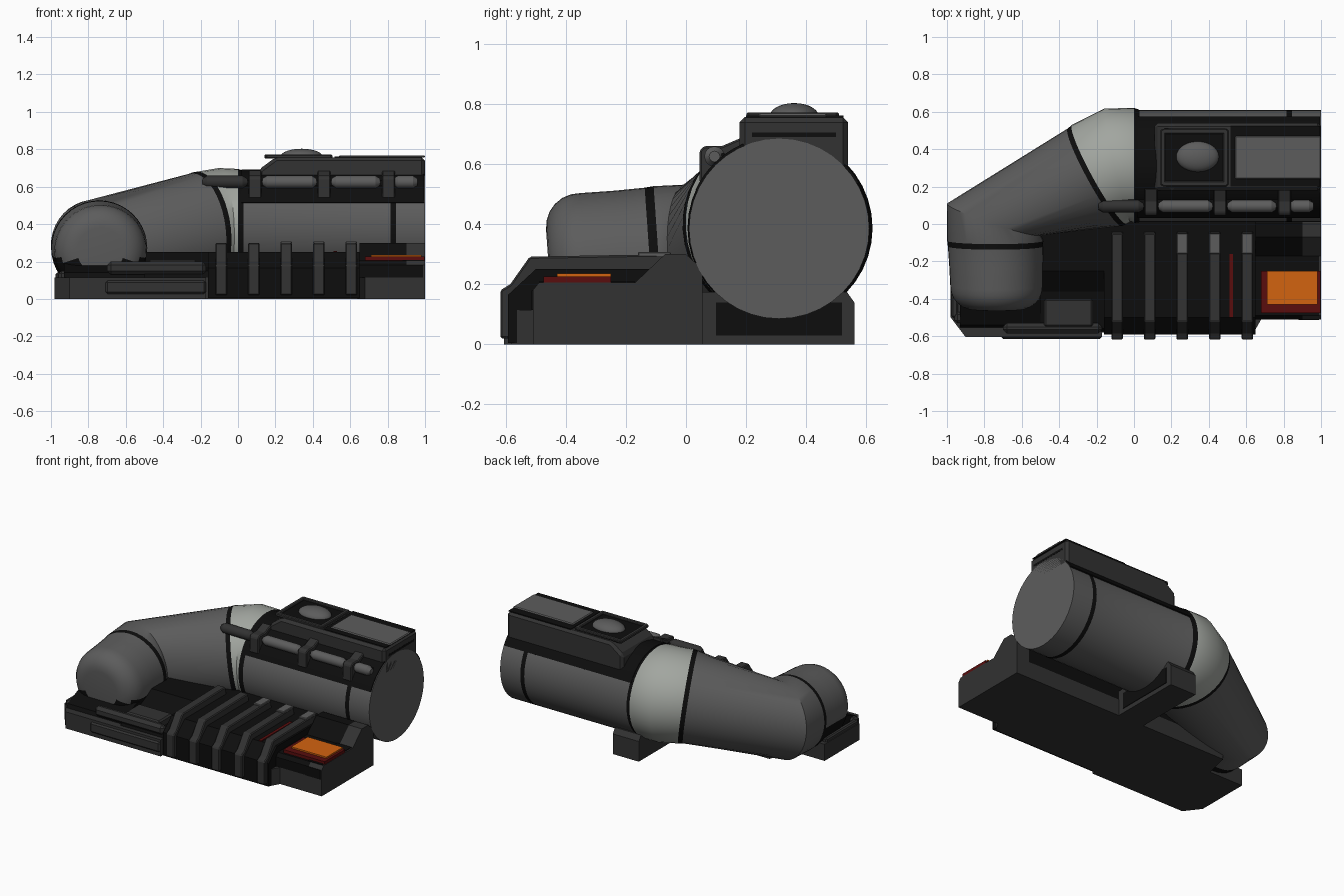
import bpy, bmesh, math
from mathutils import Vector

if "Cube" in bpy.data.objects:
    bpy.data.objects.remove(bpy.data.objects["Cube"])


def material(name, rgb):
    m = bpy.data.materials.new(name)
    m.diffuse_color = (*rgb, 1)
    m.use_nodes = True
    m.node_tree.nodes["Principled BSDF"].inputs["Base Color"].default_value = m.diffuse_color
    return m


PIPE = material("pipe_grey", (.108, .108, .108))
PALE = material("pale_grey", (.36, .38, .35))
DARK = material("dark_grey", (.032, .032, .032))
BLACK = material("black", (.004, .004, .004))
ORANGE = material("orange", (.65, .125, .005))
RED = material("deep_red", (.1, .004, .004))


def finish(bm, name, mats, bevel=0, smooth=None):
    bmesh.ops.recalc_face_normals(bm, faces=bm.faces[:])
    me = bpy.data.meshes.new(name)
    bm.to_mesh(me)
    bm.free()
    ob = bpy.data.objects.new(name, me)
    bpy.context.collection.objects.link(ob)
    for m in mats:
        me.materials.append(m)
    if bevel:
        b = ob.modifiers.new("bevel", 'BEVEL')
        b.width, b.segments, b.limit_method = bevel, 1, 'ANGLE'
    if smooth:
        bpy.ops.object.select_all(action='DESELECT')
        ob.select_set(True)
        bpy.context.view_layer.objects.active = ob
        bpy.ops.object.shade_smooth_by_angle(angle=math.radians(smooth))
    return ob


def prism(name, pts, axis, lo, hi, mat, bevel=0, smooth=None):
    """Extrude a 2D outline: axis x uses (y,z), y uses (x,z), z uses (x,y)."""
    place = {'x': lambda a, b, t: (t, a, b), 'y': lambda a, b, t: (a, t, b),
             'z': lambda a, b, t: (a, b, t)}[axis]
    bm = bmesh.new()
    low = [bm.verts.new(place(a, b, lo)) for a, b in pts]
    high = [bm.verts.new(place(a, b, hi)) for a, b in pts]
    bm.faces.new(low)
    bm.faces.new(high)
    n = len(pts)
    for i in range(n):
        j = (i + 1) % n
        bm.faces.new((low[i], low[j], high[j], high[i]))
    return finish(bm, name, [mat], bevel, smooth)


def box(name, x, y, z, mat, bevel=0):
    return prism(name, [(x[0], y[0]), (x[1], y[0]), (x[1], y[1]), (x[0], y[1])],
                 'z', z[0], z[1], mat, bevel)


def tube(name, rings, mats, sides=40, rule=None):
    """Loft rings of (centre, direction, width radius, height radius, material index)."""
    bm = bmesh.new()
    loops = []
    for c, d, ru, rv, _ in rings:
        d = Vector(d).normalized()
        u = d.cross(Vector((0, 0, 1))).normalized()
        v = u.cross(d)
        loops.append([bm.verts.new(Vector(c) + u * ru * math.cos(a) + v * rv * math.sin(a))
                      for a in (2 * math.pi * k / sides for k in range(sides))])
    for r in range(len(rings) - 1):
        for k in range(sides):
            j = (k + 1) % sides
            f = bm.faces.new((loops[r][k], loops[r][j], loops[r + 1][j], loops[r + 1][k]))
            f.material_index = rings[r][4]
            if rule and rule(f.calc_center_median()):
                f.material_index = 1
    bm.faces.new(loops[0])
    bm.faces.new(loops[-1])
    return finish(bm, name, mats, smooth=32)


# Main bent pipe: straight run, pale elbow, sloping run, rounded forward end
X = (-1, 0, 0)
S = (-.87, -.48, -.13)
F = (0, -1, -.07)
rings = [((x, .31, .385), X, .3, .3, m) for x, m in ((1, 0), (.845, 1), (.815, 0), (.03, 1))]
rings += [((0, .313, .387), X, .308, .308, 2),
          ((-.09, .315, .39), (-.974, -.225, -.04), .31, .31, 2),
          ((-.185, .265, .383), S, .303, .3, 1),
          ((-.21, .25, .379), S, .298, .295, 0),
          ((-.75, .025, .278), (-.32, -.95, -.1), .264, .255, 0),
          ((-.742, -.09, .272), F, .257, .255, 1),
          ((-.741, -.12, .27), F, .254, .252, 0),
          ((-.738, -.22, .264), F, .25, .248, 0)]
for i in range(7):
    a = math.radians(15 * i)
    r = .125 + .122 * math.cos(a)
    rings.append(((-.735, -.335 - .122 * math.sin(a), .257), F, r, r, 0))
tube("bent_pipe", rings, [PIPE, BLACK, PALE],
     rule=lambda c: c.y < -.13 and c.z < .21)

# Black cladding over the top of the straight run
arc = [math.radians(30 + 5 * i) for i in range(26)]
clad = [(.31 + .307 * math.cos(a), .385 + .307 * math.sin(a)) for a in arc]
clad += [(.31 + .28 * math.cos(a), .385 + .28 * math.sin(a)) for a in reversed(arc)]
prism("pipe_cladding", clad, 'x', .02, .995, BLACK, smooth=30)

# Top housing with dome and cover panel
prism("top_housing", [(.11, .57), (.11, .69), (.2, .757), (1, .757), (1, .57)],
      'y', .178, .54, DARK, .018)
box("dome_recess", (.16, .49), (.21, .51), (.755, .761), BLACK)
box("panel_recess", (.515, .995), (.2, .525), (.755, .761), BLACK)
box("cover_panel", (.54, 1), (.24, .47), (.755, .768), PIPE, .006)
for y in (.215, .495):
    box("dome_frame_side", (.15, .5), (y - .014, y + .014), (.75, .772), DARK, .005)
for x in (.155, .49):
    box("dome_frame_end", (x - .014, x + .014), (.205, .505), (.75, .772), DARK, .005)
box("housing_end_slot", (.99, 1.001), (.22, .5), (.69, .705), BLACK)
bm = bmesh.new()
bmesh.ops.create_uvsphere(bm, u_segments=28, v_segments=14, radius=1)
for v in bm.verts:
    v.co = Vector((.34 + .115 * v.co.x, .36 + .082 * v.co.y, .758 + .045 * v.co.z))
finish(bm, "dome", [PIPE], smooth=40)

# Side conduit in brackets
for x0, x1, m in ((-.19, .05, DARK), (.13, .42, PIPE), (.5, .76, PIPE), (.83, .96, PIPE)):
    tube("conduit", [((x0, .095, .625), (1, 0, 0), .018, .018, 0),
                     ((x0 + .025, .095, .625), (1, 0, 0), .034, .034, 0),
                     ((x1 - .025, .095, .625), (1, 0, 0), .034, .034, 0),
                     ((x1, .095, .625), (1, 0, 0), .018, .018, 0)], [m], 16)
box("conduit_core", (-.1, .95), (.085, .13), (.605, .635), BLACK)
for x in (.09, .46, .805):
    prism("conduit_bracket", [(.045, .54), (.045, .645), (.06, .66), (.12, .66), (.19, .69),
                              (.19, .52), (.07, .5)], 'x', x - .035, x + .035, DARK, .006)

# Base slab and rear saddle
prism("base_slab", [(-.98, -.12), (-.98, -.5), (-.9, -.605), (-.17, -.605), (-.17, -.58),
                    (.64, -.58), (.68, -.51), (1, -.51), (1, .055), (-.68, .055), (-.72, -.12)],
      'z', 0, .115, DARK)
prism("rear_saddle", [(.05, 0), (.56, 0), (.56, .14), (.535, .175), (.05, .175)],
      'x', -.03, .17, DARK)
box("saddle_inset", (.165, .174), (.1, .52), (.03, .14), BLACK)

# Black body under the ribs and on the left
prism("rib_body", [(-.592, .005), (-.592, .165), (-.5, .25), (.05, .25), (.05, .005)],
      'x', -.16, .65, BLACK)
prism("middle_body", [(-.58, .1), (-.56, .15), (-.36, .17), (-.25, .25), (.05, .25), (.05, .1)],
      'x', -.5, -.15, BLACK)
prism("left_body", [(-.56, .1), (-.54, .14), (-.4, .2), (-.1, .2), (-.1, .1)],
      'x', -.93, -.5, BLACK)

# Right end section with the orange plate
end = [(-.51, .11), (-.51, .18), (-.49, .205), (-.17, .205), (-.07, .3), (0, .3),
       (.055, .25), (.055, .11)]
prism("right_body", end, 'x', .65, .9, BLACK)
prism("right_end", end, 'x', .9, 1, DARK)
box("right_top_plate", (.88, .99), (-.49, -.17), (.2, .209), BLACK)
box("right_front_plate", (.88, .99), (-.514, -.506), (.115, .18), BLACK)
box("red_surround", (.68, .998), (-.475, -.25), (.2, .226), RED)
box("orange_plate", (.71, .98), (-.43, -.25), (.22, .236), ORANGE)
box("red_strip", (.51, .53), (-.5, -.16), (.248, .257), RED)

# Ribs wrapping over the front edge
for i in range(5):
    x = -.09 + .174 * i
    prism("rib", [(-.618, .02), (-.618, .18), (-.585, .2), (-.52, .292), (-.05, .3),
                  (-.03, .2), (-.5, .1), (-.55, .02)], 'x', x - .031, x + .031, DARK, .006)
    if i > 1:
        box("rib_cap", (x - .03, x + .03), (-.16, -.05), (.29, .308), PIPE, .004)

# Left deck pads
box("front_pad", (-.71, -.17), (-.615, -.55), (.025, .1), DARK, .012)
box("upper_pad", (-.7, -.17), (-.585, -.53), (.13, .2), DARK, .02)
box("deck_panel", (-.48, -.22), (-.55, -.4), (.14, .207), DARK, .01)
box("corner_pad", (-.96, -.72), (-.53, -.47), (.1, .15), DARK, .015)
box("left_rim", (-.975, -.94), (-.5, -.15), (.1, .14), DARK, .008)
